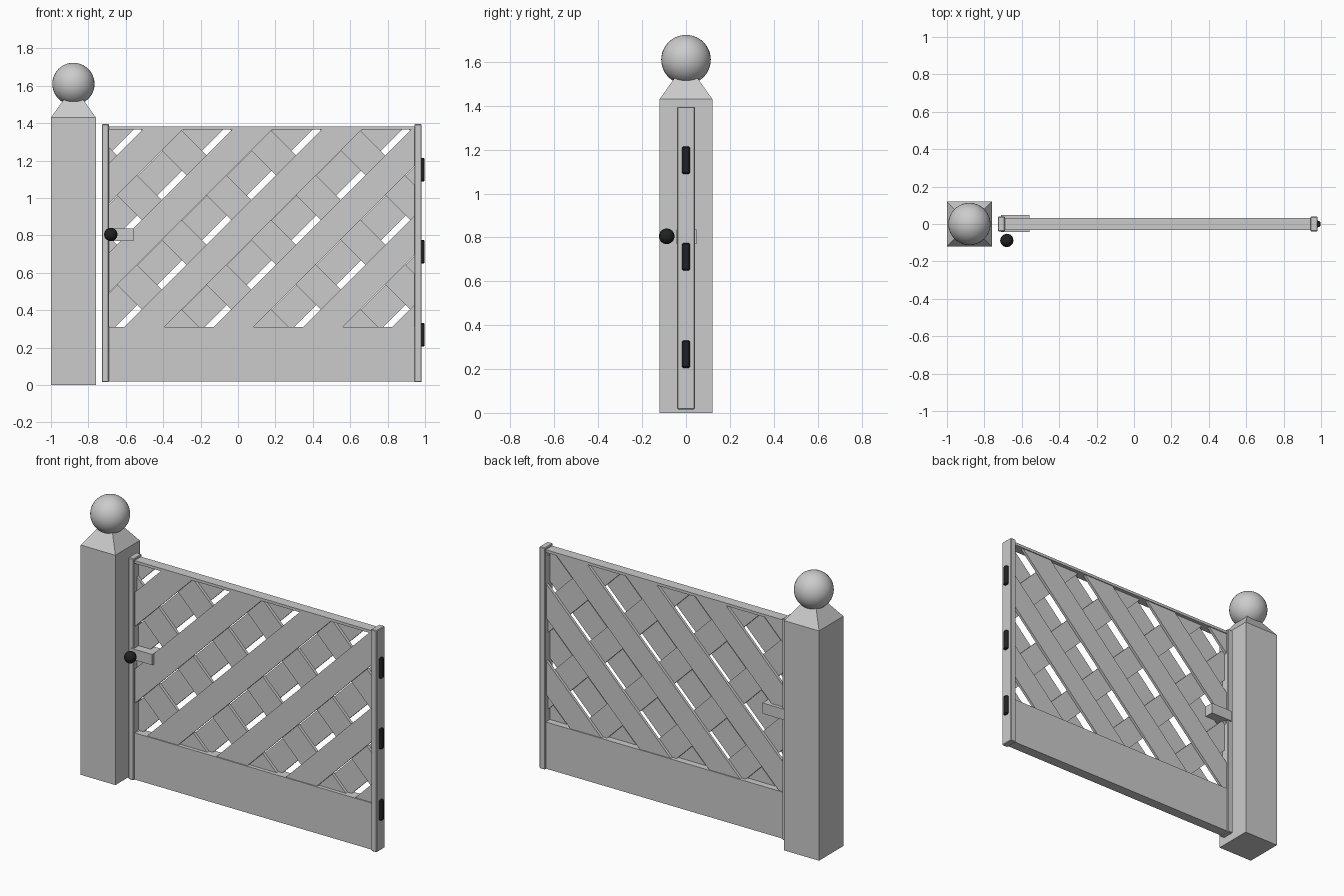
import bpy, bmesh, math
from mathutils import Vector, Matrix

cube = bpy.data.objects.get("Cube")
if cube:
    bpy.data.objects.remove(cube, do_unlink=True)


def make_material(name, value):
    mat = bpy.data.materials.new(name)
    color = (value, value, value, 1)
    mat.diffuse_color = color
    mat.use_nodes = True
    mat.node_tree.nodes["Principled BSDF"].inputs["Base Color"].default_value = color
    return mat


GREY = make_material("grey_paint", 0.6)
BLACK = make_material("black_iron", 0.015)


def finish(name, bm, mat, bevel=0):
    bmesh.ops.recalc_face_normals(bm, faces=bm.faces)
    mesh = bpy.data.meshes.new(name)
    bm.to_mesh(mesh)
    bm.free()
    mesh.materials.append(mat)
    obj = bpy.data.objects.new(name, mesh)
    bpy.context.collection.objects.link(obj)
    if bevel:
        mod = obj.modifiers.new("soft_edges", "BEVEL")
        mod.width = bevel
        mod.segments = 1
    return obj


def add_box(bm, low, high):
    low, high = Vector(low), Vector(high)
    size = high - low
    matrix = Matrix.Translation((low + high) / 2) @ Matrix.Diagonal((*size, 1))
    return bmesh.ops.create_cube(bm, size=1, matrix=matrix)["verts"]


def box(name, low, high, bevel=0):
    bm = bmesh.new()
    add_box(bm, low, high)
    return finish(name, bm, GREY, bevel)


def ball(name, center, radius, mat, segments, rings):
    bm = bmesh.new()
    bmesh.ops.create_uvsphere(bm, u_segments=segments, v_segments=rings,
                              radius=radius, matrix=Matrix.Translation(center))
    for face in bm.faces:
        face.smooth = True
    return finish(name, bm, mat)


# Post with pyramid cap and ball finial
POST_X = -0.88
box("post", (-1, -0.12, 0), (-0.76, 0.12, 1.43))
bm = bmesh.new()
bmesh.ops.create_cone(bm, cap_ends=True, segments=4,
                      radius1=0.12 * math.sqrt(2), radius2=0.04, depth=0.13,
                      matrix=Matrix.Translation((POST_X, 0, 1.495)) @ Matrix.Rotation(math.pi / 4, 4, "Z"))
finish("post_cap", bm, GREY)
ball("post_finial", (POST_X, 0, 1.61), 0.113, GREY, 32, 20)

# Gate frame
LEFT, RIGHT, BASE, TOP = -0.69, 0.943, 0.31, 1.365
box("latch_stile", (-0.728, -0.04, 0.015), (LEFT, 0.04, 1.395), 0.004)
box("hinge_stile", (RIGHT, -0.04, 0.015), (0.982, 0.04, 1.395), 0.004)
box("bottom_board", (LEFT, -0.032, 0.02), (RIGHT, 0.032, BASE))
box("top_rail", (LEFT, -0.032, TOP), (RIGHT, 0.032, 1.382))


# Diagonal boards, trimmed to the frame opening
def lattice(name, lean, offset, y_low, y_high, width=0.213, pitch=0.478):
    bm = bmesh.new()
    half = width / 2 / math.sqrt(2)
    for k in range(-6, 8):
        verts = add_box(bm, (-3, y_low, -half), (3, y_high, half))
        turn = Matrix.Rotation(-lean * math.pi / 4, 4, "Y")
        move = Matrix.Translation((offset + k * pitch, 0, 0))
        bmesh.ops.transform(bm, verts=verts, matrix=move @ turn)
    cuts = (((LEFT, 0, 0), (-1, 0, 0)), ((RIGHT, 0, 0), (1, 0, 0)),
            ((0, 0, BASE), (0, 0, -1)), ((0, 0, TOP), (0, 0, 1)))
    for point, normal in cuts:
        geom = bm.verts[:] + bm.edges[:] + bm.faces[:]
        bmesh.ops.bisect_plane(bm, geom=geom, plane_co=point, plane_no=normal,
                               clear_outer=True)
        rim = [e for e in bm.edges if e.is_boundary]
        bmesh.ops.holes_fill(bm, edges=rim, sides=0)
    return finish(name, bm, GREY)


lattice("front_lattice", 1, -1.29, -0.026, -0.009)
lattice("middle_lattice", -1, 0.953, -0.009, 0.009)
lattice("back_lattice", 1, -1.073, 0.009, 0.026)

# Latch bar and knob
box("latch_bar", (-0.712, -0.044, 0.77), (-0.56, 0.048, 0.837))
ball("latch_knob", (-0.68, -0.088, 0.805), 0.036, BLACK, 12, 8)

# Hinge barrels
for label, z in (("lower", 0.268), ("middle", 0.712), ("upper", 1.152)):
    bm = bmesh.new()
    bmesh.ops.create_cone(bm, cap_ends=True, segments=12, radius1=0.018,
                          radius2=0.018, depth=0.126,
                          matrix=Matrix.Translation((0.982, 0, z)))
    finish(label + "_hinge", bm, BLACK, 0.006)
